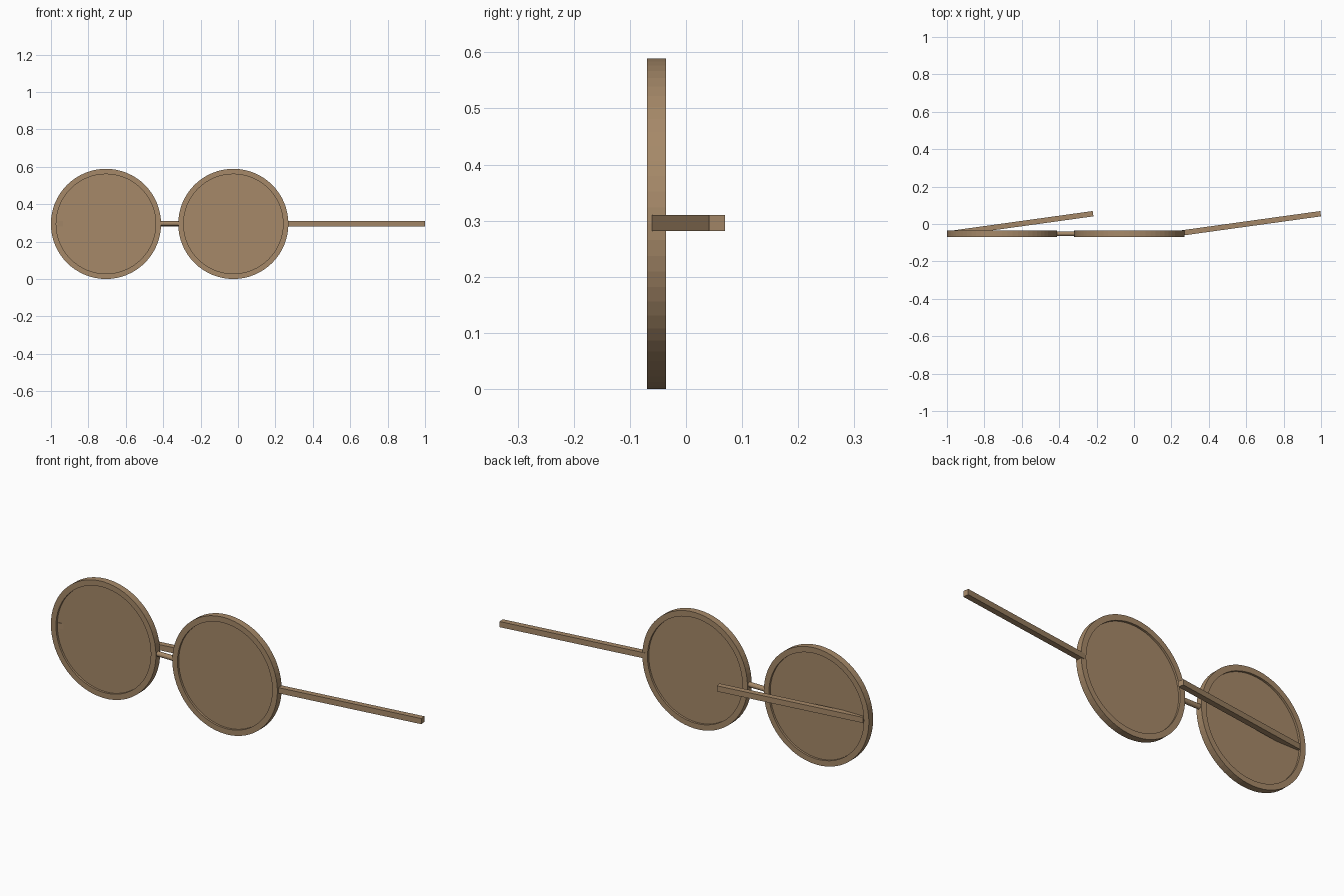
import bpy, bmesh, math
from mathutils import Matrix, Vector

if "Cube" in bpy.data.objects:
    bpy.data.objects.remove(bpy.data.objects["Cube"])

CZ, Y0, Y1 = 0.2945, -0.0695, -0.0355   # centre height, front and back of the rims
CY = (Y0 + Y1) / 2
R_OUT, R_IN, SIDES = 0.2945, 0.266, 64

mat = bpy.data.materials.new("tan")
mat.diffuse_color = (0.38, 0.25, 0.14, 1)
mat.use_nodes = True
mat.node_tree.nodes["Principled BSDF"].inputs["Base Color"].default_value = mat.diffuse_color


def finish(name, bm):
    bmesh.ops.recalc_face_normals(bm, faces=bm.faces)
    mesh = bpy.data.meshes.new(name)
    bm.to_mesh(mesh)
    bm.free()
    mesh.materials.append(mat)
    ob = bpy.data.objects.new(name, mesh)
    bpy.context.collection.objects.link(ob)
    return ob


def rim(name, cx):
    # rectangular section swept round a circle
    bm = bmesh.new()
    section = [(R_OUT, Y0), (R_OUT, Y1), (R_IN, Y1), (R_IN, Y0)]
    rings = []
    for i in range(SIDES):
        a = 2 * math.pi * i / SIDES
        rings.append([bm.verts.new((cx + r * math.cos(a), y, CZ + r * math.sin(a)))
                      for r, y in section])
    for i in range(SIDES):
        p, q = rings[i], rings[(i + 1) % SIDES]
        for j in range(4):
            k = (j + 1) % 4
            bm.faces.new((p[j], p[k], q[k], q[j]))
    finish(name, bm)


def cylinder(name, centre, radius, depth, axis, sides):
    bm = bmesh.new()
    m = Matrix.Translation(centre) @ Matrix.Rotation(math.pi / 2, 4, axis)
    bmesh.ops.create_cone(bm, cap_ends=True, segments=sides, radius1=radius,
                          radius2=radius, depth=depth, matrix=m)
    finish(name, bm)


def temple_arm(name, tip_x):
    # square bar, angled backwards, ending at tip_x
    t, angle, length = 0.0285, math.radians(7.9), 0.755
    bm = bmesh.new()
    bmesh.ops.create_cube(bm, size=1)
    bmesh.ops.scale(bm, vec=(length, t, t), verts=bm.verts)
    bmesh.ops.translate(bm, vec=(-length / 2, t / 2, 0), verts=bm.verts)
    bmesh.ops.transform(bm, verts=bm.verts,
                        matrix=Matrix.Translation((tip_x, 0.041, 0.2955)) @ Matrix.Rotation(angle, 4, 'Z'))
    finish(name, bm)


# rims, lenses and arms for both sides
for side, cx, tip in (("left", -0.706, -0.217), ("right", -0.025, 1.0)):
    rim(side + "_rim", cx)
    cylinder(side + "_lens", Vector((cx, CY, CZ)), R_IN + 0.004, 0.0125, 'X', SIDES)
    temple_arm(side + "_arm", tip)

# nose bridge between the rims
cylinder("bridge", Vector((-0.3655, CY, 0.2965)), 0.0125, 0.12, 'Y', 16)
